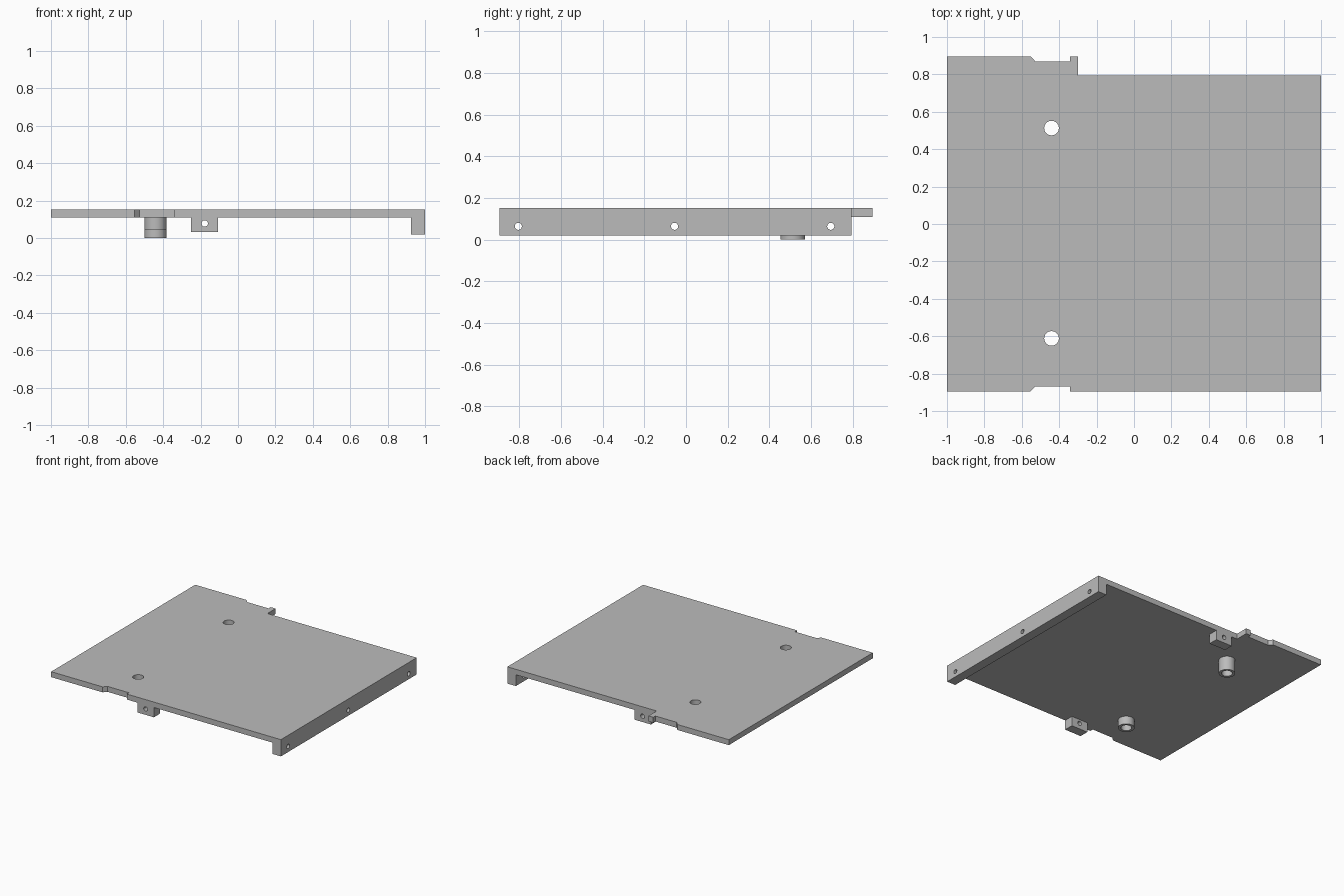
import bpy
import bmesh
from math import radians
from mathutils import Matrix

cube = bpy.data.objects.get("Cube")
if cube:
    bpy.data.objects.remove(cube, do_unlink=True)

GREY = (0.5, 0.5, 0.5, 1.0)
metal = bpy.data.materials.new("plain grey")
metal.use_nodes = True
metal.diffuse_color = GREY
metal.node_tree.nodes["Principled BSDF"].inputs["Base Color"].default_value = GREY

TOP, UNDER = 0.152, 0.109          # plate faces
FRONT, BACK, TAB = -0.895, 0.794, 0.896
NOTCH = 0.027                      # depth of the edge notches
TURN = {"x": Matrix.Rotation(radians(90), 4, "Y"),
        "y": Matrix.Rotation(radians(90), 4, "X"),
        "z": Matrix.Identity(4)}


def add_object(name, bm):
    bmesh.ops.recalc_face_normals(bm, faces=bm.faces)
    mesh = bpy.data.meshes.new(name)
    bm.to_mesh(mesh)
    bm.free()
    mesh.materials.append(metal)
    obj = bpy.data.objects.new(name, mesh)
    bpy.context.collection.objects.link(obj)
    return obj


def prism(name, outline, z0, z1):
    bm = bmesh.new()
    face = bm.faces.new([bm.verts.new((x, y, z0)) for x, y in outline])
    side = bmesh.ops.extrude_face_region(bm, geom=[face])["geom"]
    verts = [v for v in side if isinstance(v, bmesh.types.BMVert)]
    bmesh.ops.translate(bm, verts=verts, vec=(0, 0, z1 - z0))
    return add_object(name, bm)


def box(name, x0, x1, y0, y1, z0, z1):
    return prism(name, [(x0, y0), (x1, y0), (x1, y1), (x0, y1)], z0, z1)


def cylinder(name, centre, radius, length, axis="z"):
    bm = bmesh.new()
    bmesh.ops.create_cone(bm, cap_ends=True, segments=48, radius1=radius,
                          radius2=radius, depth=length,
                          matrix=Matrix.Translation(centre) @ TURN[axis])
    return add_object(name, bm)


def drill(obj, centre, radius, axis):
    cutter = cylinder("drill_cutter", centre, radius, 0.5, axis)
    cutter.hide_render = True
    mod = obj.modifiers.new("hole", "BOOLEAN")
    mod.operation, mod.solver, mod.object = "DIFFERENCE", "EXACT", cutter
    bpy.ops.object.select_all(action="DESELECT")
    bpy.context.view_layer.objects.active = obj
    obj.select_set(True)
    bpy.ops.object.modifier_apply(modifier=mod.name)
    bpy.data.objects.remove(cutter, do_unlink=True)


# Plate with a notch in the front and back edges and a tab at the back
def notch(edge, inward):
    floor = edge + inward * NOTCH
    return [(-0.553, edge), (-0.527, floor), (-0.342, floor), (-0.342, edge)]


outline = ([(-1, FRONT)] + notch(FRONT, 1) + [(1, FRONT), (1, BACK)]
           + [(-0.3, BACK), (-0.3, TAB)] + notch(TAB, -1)[::-1] + [(-1, TAB)])
plate = prism("plate", outline, UNDER, TOP)

# Side rail hanging under the left edge, with three cross holes
rail = box("side_rail", 0.926, 1, FRONT, BACK, 0.02, UNDER)
for y in (-0.805, -0.055, 0.695):
    drill(rail, (0.963, y, 0.064), 0.017, "x")

# Drilled lugs under the front and back edges
lugs = []
for name, y0, y1 in (("front_lug", FRONT, FRONT + 0.075),
                     ("back_lug", BACK - 0.075, BACK)):
    lug = box(name, -0.25, -0.106, y0, y1, 0.032, UNDER)
    drill(lug, (-0.178, (y0 + y1) / 2, 0.078), 0.017, "y")
    lugs.append(lug)

# Hollow bosses, open through the plate; the back one is longer
bosses = []
for name, y, bottom in (("front_boss", -0.612, 0.046), ("back_boss", 0.513, 0)):
    centre = (-0.441, y, (bottom + UNDER) / 2)
    boss = cylinder(name, centre, 0.059, UNDER - bottom)
    for part in (boss, plate):
        drill(part, centre, 0.039, "z")
    bosses.append(boss)

# Smooth round walls, crisp edges
bpy.ops.object.select_all(action="DESELECT")
for obj in [plate, rail] + lugs + bosses:
    obj.select_set(True)
bpy.context.view_layer.objects.active = plate
bpy.ops.object.shade_smooth_by_angle(angle=radians(30))
